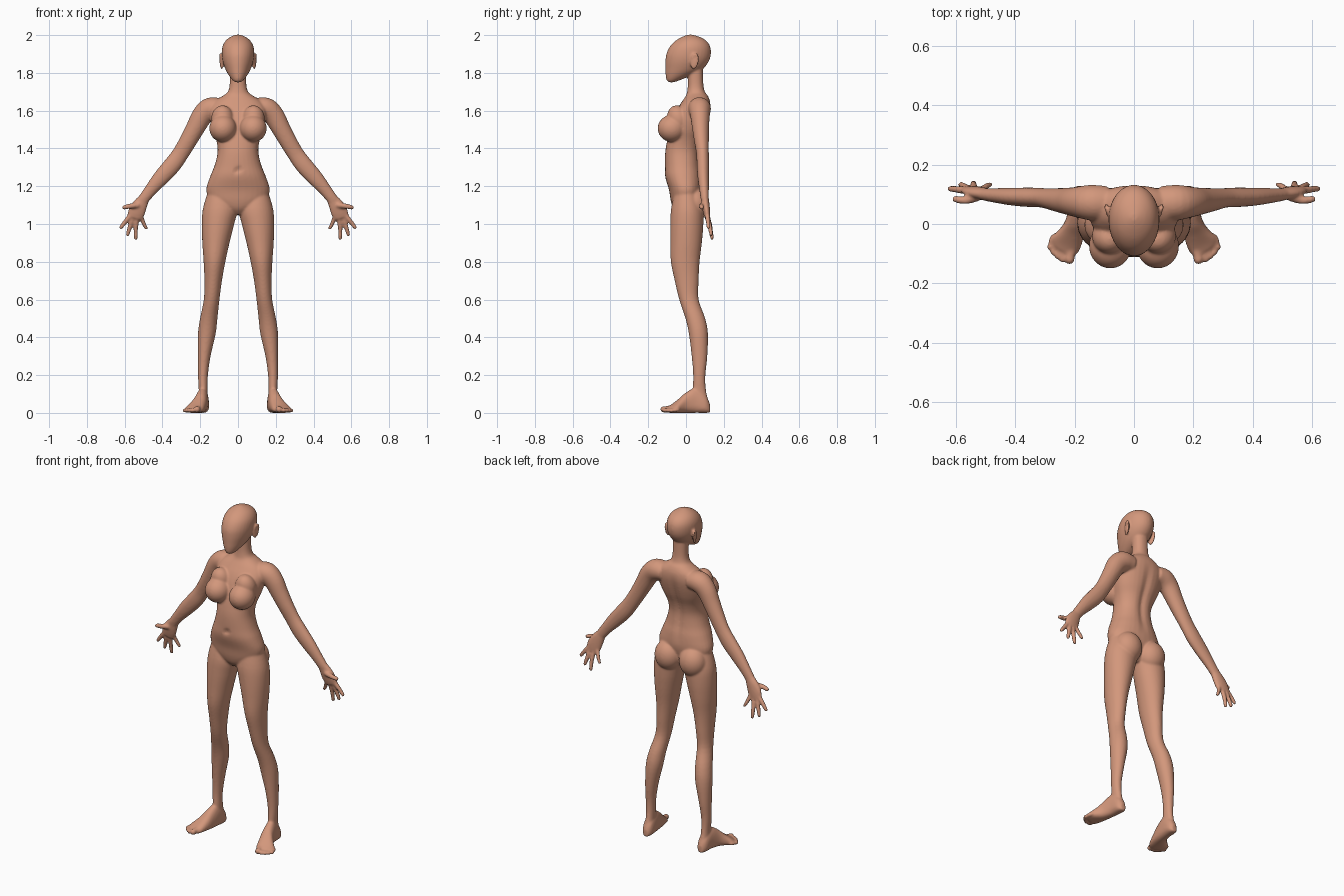
import bpy, bmesh, math
from mathutils import Vector, Matrix

bm = bmesh.new()
SEG = 32


def smooth_rows(rows, sub=4):
    """Catmull-Rom interpolation of section rows."""
    out = []
    for i in range(len(rows) - 1):
        p0, p1, p2 = rows[max(i - 1, 0)], rows[i], rows[i + 1]
        p3 = rows[min(i + 2, len(rows) - 1)]
        for k in range(sub):
            t = k / sub
            out.append([0.5 * (2 * b + (c - a) * t + (2 * a - 5 * b + 4 * c - d) * t * t
                               + (3 * b - a - 3 * c + d) * t ** 3)
                        for a, b, c, d in zip(p0, p1, p2, p3)])
    return out + [list(rows[-1])]


def skin(rings):
    """Join closed rings of points into a capped tube."""
    vs = [[bm.verts.new(p) for p in r] for r in rings]
    n = len(vs[0])
    fs = [bm.faces.new(vs[0][::-1]), bm.faces.new(vs[-1])]
    for a, b in zip(vs, vs[1:]):
        for i in range(n):
            fs.append(bm.faces.new((a[i], a[(i + 1) % n], b[(i + 1) % n], b[i])))
    bmesh.ops.recalc_face_normals(bm, faces=fs)


def oval(i, n=2.0):
    a = 2 * math.pi * i / SEG
    c, s = math.cos(a), math.sin(a)
    return (math.copysign(abs(c) ** (2 / n), c), math.copysign(abs(s) ** (2 / n), s))


def column(rows, n=2.0, dent=None):
    """Upright loft: rows of z, x min, x max, y front, y back."""
    rings = []
    for z, x0, x1, y0, y1 in smooth_rows(rows):
        ring = []
        for i in range(SEG):
            c, s = oval(i, n)
            x, y = (x0 + x1) / 2 + (x1 - x0) / 2 * c, (y0 + y1) / 2 + (y1 - y0) / 2 * s
            if dent:
                y += dent(x, s, z)
            ring.append((x, y, z))
        rings.append(ring)
    skin(rings)


def limb(rows, side):
    """Loft along a path: rows of x, y, z, radius across, radius in y."""
    rows = smooth_rows(rows)
    rings = []
    for k, (x, y, z, ra, ry) in enumerate(rows):
        a, b = rows[max(k - 1, 0)], rows[min(k + 1, len(rows) - 1)]
        t = Vector((b[0] - a[0], 0, b[2] - a[2])).normalized()
        across = Vector((-t.z, 0, t.x))
        ring = []
        for i in range(SEG):
            c, s = oval(i)
            p = Vector((x, y, z)) + across * ra * c + Vector((0, ry * s, 0))
            ring.append((p.x * side, p.y, p.z))
        rings.append(ring)
    skin(rings)


def ball(c, r, rot=(0, 0, 0)):
    m = Matrix.Translation(c)
    for ang, ax in zip(rot, 'XYZ'):
        m = m @ Matrix.Rotation(ang, 4, ax)
    bmesh.ops.create_uvsphere(bm, u_segments=32, v_segments=20, radius=1,
                              matrix=m @ Matrix.Diagonal((*r, 1)))


def finger(a, b, c, r, side):
    limb([(*a, r, r), (*b, r * .92, r * .92), (*c, r * .8, r * .8)], side)
    ball((c[0] * side, c[1], c[2]), (r * .8,) * 3)


# torso with spine groove and navel
def torso_dent(x, s, z):
    if s > 0 and 1.2 < z < 1.64:
        return -.014 * math.exp(-(x / .022) ** 2) * math.sin(math.pi * (z - 1.2) / .44)
    if s < 0:
        return .012 * math.exp(-(x / .014) ** 2 - ((z - 1.285) / .014) ** 2)
    return 0


torso = [(1.05, .03, -.04, .04), (1.08, .09, -.066, .06), (1.12, .145, -.08, .072),
         (1.18, .168, -.09, .085), (1.25, .148, -.11, .083), (1.31, .124, -.112, .073),
         (1.38, .108, -.110, .07), (1.44, .114, -.10, .082), (1.50, .134, -.085, .105),
         (1.56, .148, -.068, .122), (1.61, .150, -.046, .13), (1.65, .125, -.02, .127),
         (1.68, .078, 0, .115), (1.70, .054, .006, .100), (1.74, .044, .010, .092),
         (1.82, .044, .010, .09)]
column([(z, -r, r, f, b) for z, r, f, b in torso], 2.2, torso_dent)

# head
head = [(1.750, .014, -.092, -.066), (1.762, .030, -.103, -.03), (1.79, .051, -.108, .035),
        (1.82, .067, -.109, .088), (1.86, .081, -.109, .12), (1.90, .086, -.104, .132),
        (1.94, .082, -.085, .128), (1.97, .066, -.056, .108), (1.99, .041, -.022, .074),
        (2.002, .012, .01, .035)]
column([(z, -r, r, f, b) for z, r, f, b in head], 2.0)

for s in (1, -1):
    # ear: rim around a hollow
    ball((.088 * s, .046, 1.862), (.008, .019, .040), (-.15, 0, -.35 * s))
    rim = []
    for k in range(17):
        a = 2 * math.pi * k / 16
        rim.append(Vector(((.090 + .004 * math.sin(a) + .003 * math.cos(a)) * s,
                           .046 + .017 * math.cos(a) + .005 * math.sin(a),
                           1.862 + .037 * math.sin(a))))
    for p in rim:
        ball(p, (.0065,) * 3)

    # breast and its upper slope
    ball((.080 * s, -.074, 1.506), (.072, .076, .072))
    ball((.082 * s, -.040, 1.555), (.060, .058, .075), (.35, 0, 0))

    # buttock
    ball((.082 * s, .048, 1.105), (.080, .074, .088))

    # leg
    leg = [(1.17, .03, .160, -.06, .06), (1.08, .004, .186, -.079, .09),
           (1.0, .02, .192, -.083, .092), (.9, .045, .189, -.083, .084),
           (.8, .067, .182, -.08, .072), (.7, .085, .178, -.06, .067),
           (.6, .098, .181, -.036, .067), (.5, .109, .201, -.003, .102),
           (.42, .118, .212, .015, .116), (.3, .145, .213, .03, .113),
           (.2, .159, .212, .038, .103), (.12, .161, .208, .035, .106),
           (.05, .160, .208, .03, .122), (.01, .166, .2, .04, .12)]
    column([(z, *sorted((a * s, b * s)), f, k) for z, a, b, f, k in leg])

    # foot: flat-bottomed sections from heel to ball
    foot = [(.183, .128, .014, .045), (.184, .105, .030, .09), (.188, .05, .033, .13),
            (.198, 0, .036, .108), (.213, -.035, .042, .076), (.232, -.068, .048, .047),
            (.243, -.090, .038, .032)]
    rings = []
    for x, y, w, h in smooth_rows(foot):
        ring = []
        for i in range(SEG):
            c, t = oval(i, 2.3)
            px = w * c
            ring.append(((x + px) * s, y + px * .55 * max(0, (.05 - y) / .14),
                         h * (.35 + .65 * t) if t > 0 else h * .35 * (1 + t)))
        rings.append(ring)
    skin(rings)

    # toes
    for x, y, r in ((.217, -.116, .0175), (.241, -.116, .0125), (.257, -.106, .012),
                    (.271, -.093, .0115), (.283, -.077, .011)):
        ball((x * s, y, r + .001), (r, r * 1.2, r))
        ball(((x - .006) * s, y + .024, r + .004), (r * .9, r * 2, r * .95), (0, 0, .3 * s))

    # arm
    limb([(.09, .07, 1.612, .052, .058), (.145, .072, 1.610, .060, .060),
          (.188, .074, 1.575, .056, .052), (.225, .077, 1.51, .050, .045),
          (.264, .082, 1.44, .046, .039), (.306, .088, 1.37, .044, .033),
          (.350, .090, 1.31, .046, .033), (.408, .092, 1.245, .042, .030),
          (.463, .096, 1.180, .033, .025), (.505, .100, 1.125, .029, .021)], s)

    # palm
    limb([(.495, .1, 1.138, .028, .020), (.519, .104, 1.10, .040, .021),
          (.537, .109, 1.063, .045, .019), (.548, .114, 1.032, .040, .015)], s)

    # fingers and thumb
    finger((.566, .112, 1.052), (.600, .117, 1.008), (.620, .119, .982), .0130, s)
    finger((.556, .115, 1.040), (.574, .127, .980), (.584, .133, .944), .0130, s)
    finger((.536, .115, 1.035), (.541, .130, .970), (.541, .138, .925), .0130, s)
    finger((.514, .113, 1.045), (.500, .126, 1.005), (.486, .133, .978), .0120, s)
    finger((.522, .092, 1.100), (.570, .080, 1.095), (.602, .084, 1.088), .0150, s)

# fuse all parts into one smooth skin
mesh = bpy.data.meshes.new("body")
bm.to_mesh(mesh)
bm.free()
body = bpy.data.objects.new("body", mesh)
bpy.context.collection.objects.link(body)
skin_mat = bpy.data.materials.new("skin tan")
skin_mat.diffuse_color = (0.65, 0.31, 0.20, 1)
mesh.materials.append(skin_mat)

rem = body.modifiers.new("fuse", 'REMESH')
rem.mode = 'VOXEL'
rem.voxel_size = .0055
rem.use_smooth_shade = True
smo = body.modifiers.new("soften", 'SMOOTH')
smo.factor = .5
smo.iterations = 9
bpy.context.view_layer.objects.active = body
body.select_set(True)
for m in ("fuse", "soften"):
    bpy.ops.object.modifier_apply(modifier=m)
bpy.ops.object.shade_smooth()
